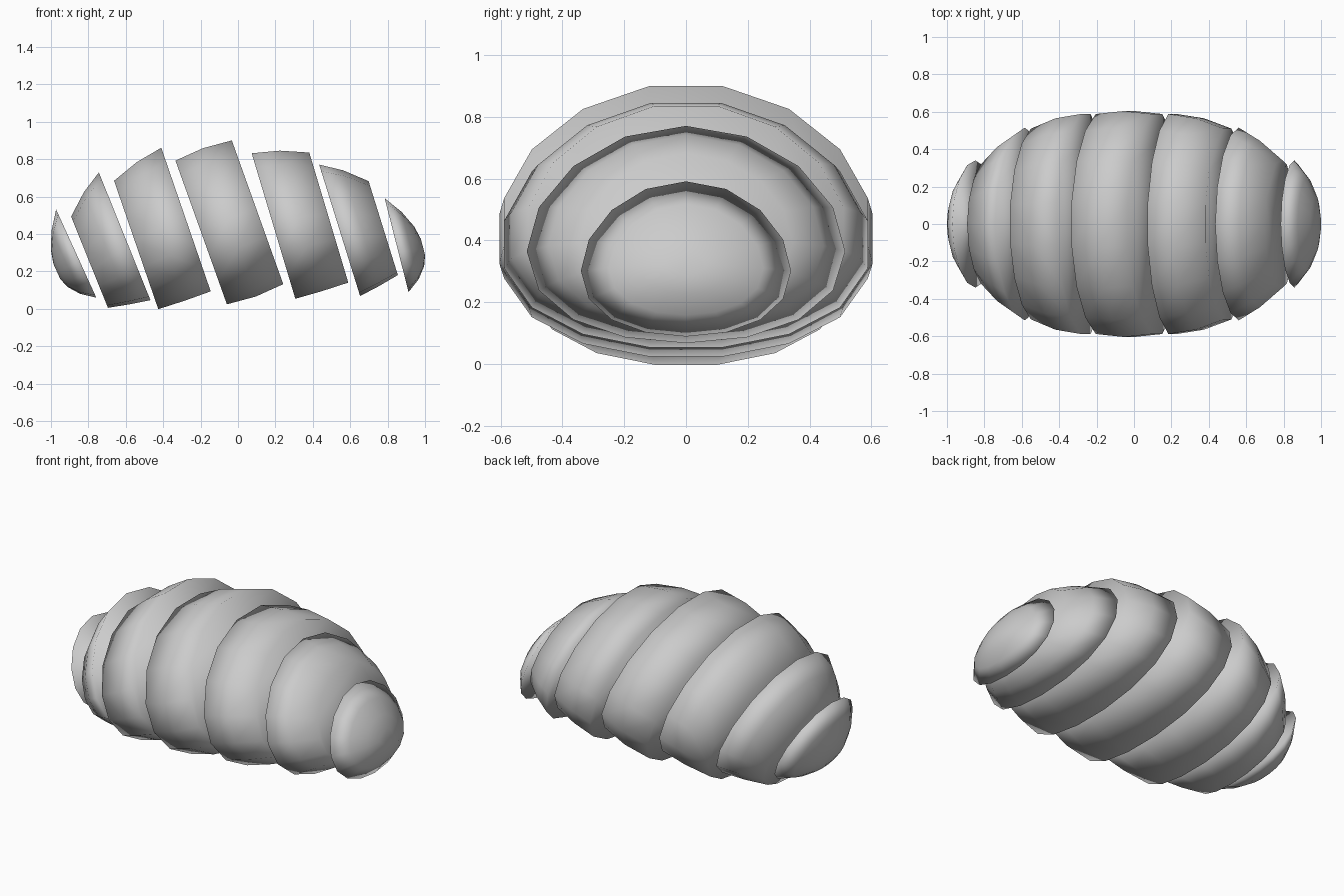
import bpy, bmesh
from math import sin, cos, pi, radians
from mathutils import Matrix, Vector

if "Cube" in bpy.data.objects:
    bpy.data.objects.remove(bpy.data.objects["Cube"])

SIDES = 16
SAG = 0.155  # how far the widest points hang below the centre, per unit of height

grey = bpy.data.materials.new("plain_grey")
grey.use_nodes = True
colour = (0.6, 0.6, 0.6, 1)
grey.diffuse_color = colour
grey.node_tree.nodes["Principled BSDF"].inputs["Base Color"].default_value = colour

# Cross-sections from inner side to outer side: along, rise, half height, half width
MIDDLE = [(-.16, 0, .408, .588), (0, 0, .421, .604), (.16, 0, .408, .588)]
INNER = [(-.148, .021, .406, .588), (0, .005, .392, .565), (.148, -.021, .363, .51)]
OUTER = [(-.113, .029, .368, .515), (0, .006, .324, .445), (.113, -.029, .263, .345)]
END = [(0, 0, .259, .34), (.07, -.02, .185, .25), (.115, -.035, .11, .15), (.134, -.045, .045, .06)]


def slice_part(name, sections, x, z, tilt, side=1, flat_top=False):
    """Loft sagging elliptical rings into one closed, tilted, smooth slice."""
    bm = bmesh.new()
    phase = 0.5 if flat_top else 0
    grow = 1 / cos(pi / SIDES) if flat_top else 1
    rings = []
    for along, rise, height, width in sections:
        ring = []
        for i in range(SIDES):
            a = 2 * pi * (i + phase) / SIDES
            up = grow * height * cos(a) - SAG * height * sin(a) ** 2
            ring.append(bm.verts.new((side * along, grow * width * sin(a), rise + up)))
        rings.append(ring)
    for r, s in zip(rings, rings[1:]):
        for i in range(SIDES):
            j = (i + 1) % SIDES
            bm.faces.new((r[i], r[j], s[j], s[i]))
    bm.faces.new(rings[0])
    bm.faces.new(rings[-1])
    bmesh.ops.recalc_face_normals(bm, faces=bm.faces)
    place = Matrix.Translation(Vector((x, 0, z))) @ Matrix.Rotation(-radians(tilt), 4, "Y")
    bm.transform(place)
    mesh = bpy.data.meshes.new(name)
    bm.to_mesh(mesh)
    bm.free()
    mesh.materials.append(grey)
    mesh.shade_smooth()
    bpy.context.collection.objects.link(bpy.data.objects.new(name, mesh))


# Middle slice, then the pairs working outwards
slice_part("middle_slice", MIDDLE, -.047, .464, 19.7, flat_top=True)
slice_part("right_inner_slice", INNER, -.412, .411, 19, -1, True)
slice_part("left_inner_slice", INNER, .337, .467, 16.7, 1, True)
slice_part("right_outer_slice", OUTER, -.70, .318, 22, -1)
slice_part("left_outer_slice", OUTER, .66, .425, 17.3)
slice_part("right_end_slice", END, -.865, .295, 24.5, -1)
slice_part("left_end_slice", END, .848, .34, 14.3)
